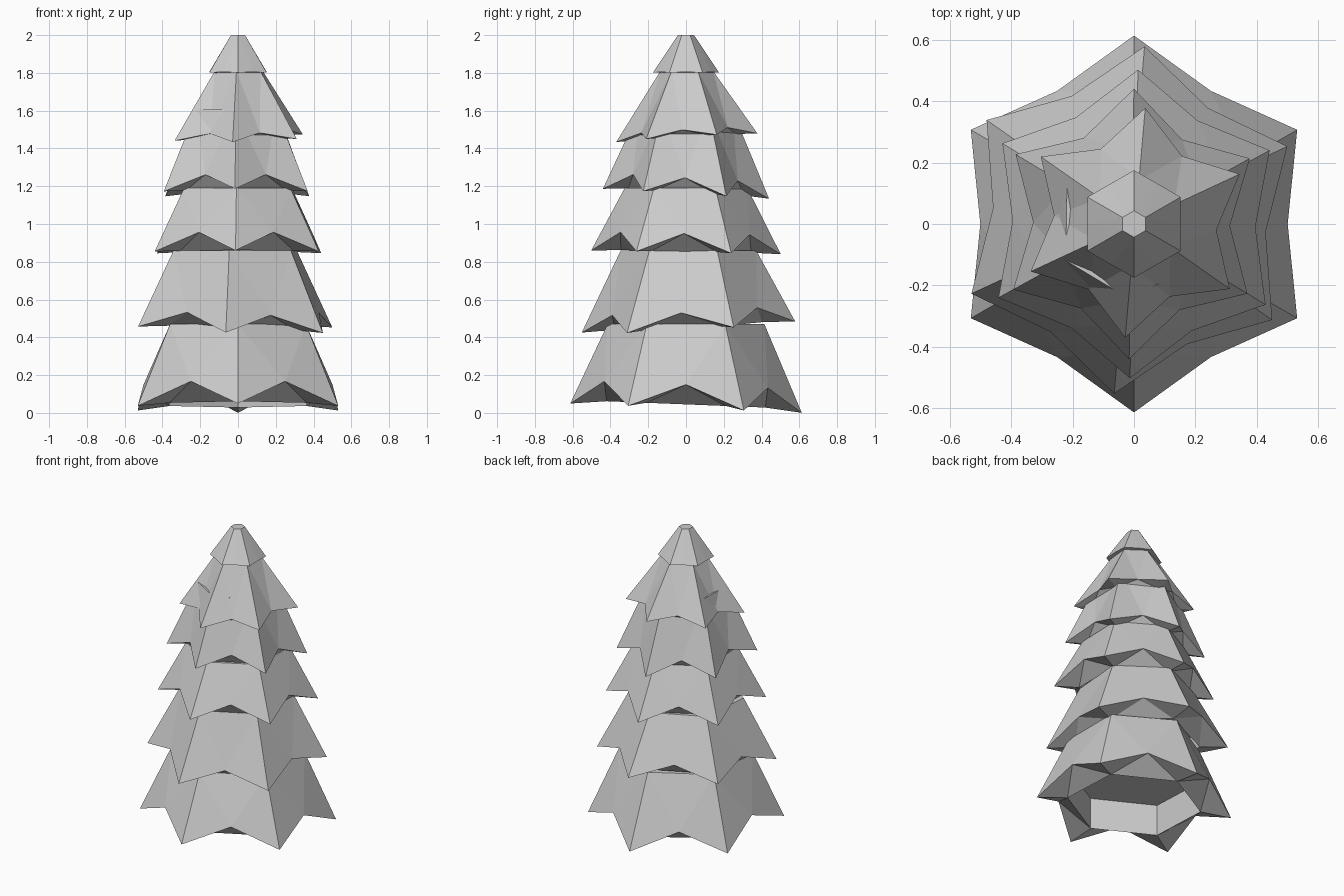
import bpy, bmesh, math

if "Cube" in bpy.data.objects:
    bpy.data.objects.remove(bpy.data.objects["Cube"])


def tier(name, top, tip, notch, ring, recess, rot=0, centre=(0, 0), tilt=(0, 0)):
    """Six-pointed skirt: hexagon top, star rim, underside ring and a recessed cap.
    top, tip, notch, ring and recess are (radius, height) pairs."""
    bm = bmesh.new()

    def loop(spec, offset=0):
        r, z = spec
        verts = []
        for i in range(6):
            a = math.radians(90 + rot + 60 * i + offset)
            x, y = r * math.cos(a), r * math.sin(a)
            lean = 0 if spec is top else tilt[0] * x + tilt[1] * y
            verts.append(bm.verts.new((x + centre[0], y + centre[1], z + lean)))
        return verts

    t, p, n = loop(top), loop(tip), loop(notch, 30)
    u, c = loop(ring), loop(recess)
    for i in range(6):
        j = (i + 1) % 6
        # sloping outside
        bm.faces.new((t[i], p[i], n[i]))
        bm.faces.new((t[i], n[i], t[j]))
        bm.faces.new((t[j], n[i], p[j]))
        # underside of the star
        bm.faces.new((p[i], u[i], n[i]))
        bm.faces.new((n[i], u[i], u[j]))
        bm.faces.new((n[i], u[j], p[j]))
        # inner wall of the recess
        bm.faces.new((u[i], c[i], c[j], u[j]))
    bm.faces.new(t)
    bm.faces.new(c)
    bmesh.ops.recalc_face_normals(bm, faces=bm.faces)
    mesh = bpy.data.meshes.new(name)
    bm.to_mesh(mesh)
    bm.free()
    obj = bpy.data.objects.new(name, mesh)
    bpy.context.collection.objects.link(obj)


# Branch layers from the ground to the tip
tier("branches_1", (0.415, 0.47), (0.613, 0.025), (0.50, 0.15), (0.42, 0.045), (0.42, 0.26),
     tilt=(0, -0.04))
tier("branches_2", (0.36, 0.86), (0.567, 0.455), (0.445, 0.545), (0.39, 0.46), (0.37, 0.56),
     rot=-5, centre=(-0.015, 0.013), tilt=(-0.03, 0.055))
tier("branches_3", (0.325, 1.19), (0.502, 0.85), (0.395, 0.95), (0.345, 0.855), (0.33, 0.93),
     rot=-1.5, tilt=(0, -0.02))
tier("branches_4", (0.245, 1.605), (0.44, 1.16), (0.32, 1.245), (0.305, 1.17), (0.28, 1.25),
     rot=-1, centre=(-0.008, 0), tilt=(0, -0.06))
tier("branches_5", (0.14, 1.81), (0.375, 1.457), (0.265, 1.495), (0.26, 1.46), (0.24, 1.53),
     rot=-5, centre=(0.004, 0.004), tilt=(0.02, 0.06))
# Small plain cap at the top
tier("tree_top", (0.043, 2.0), (0.175, 1.802), (0.152, 1.805), (0.12, 1.80), (0.10, 1.83))
